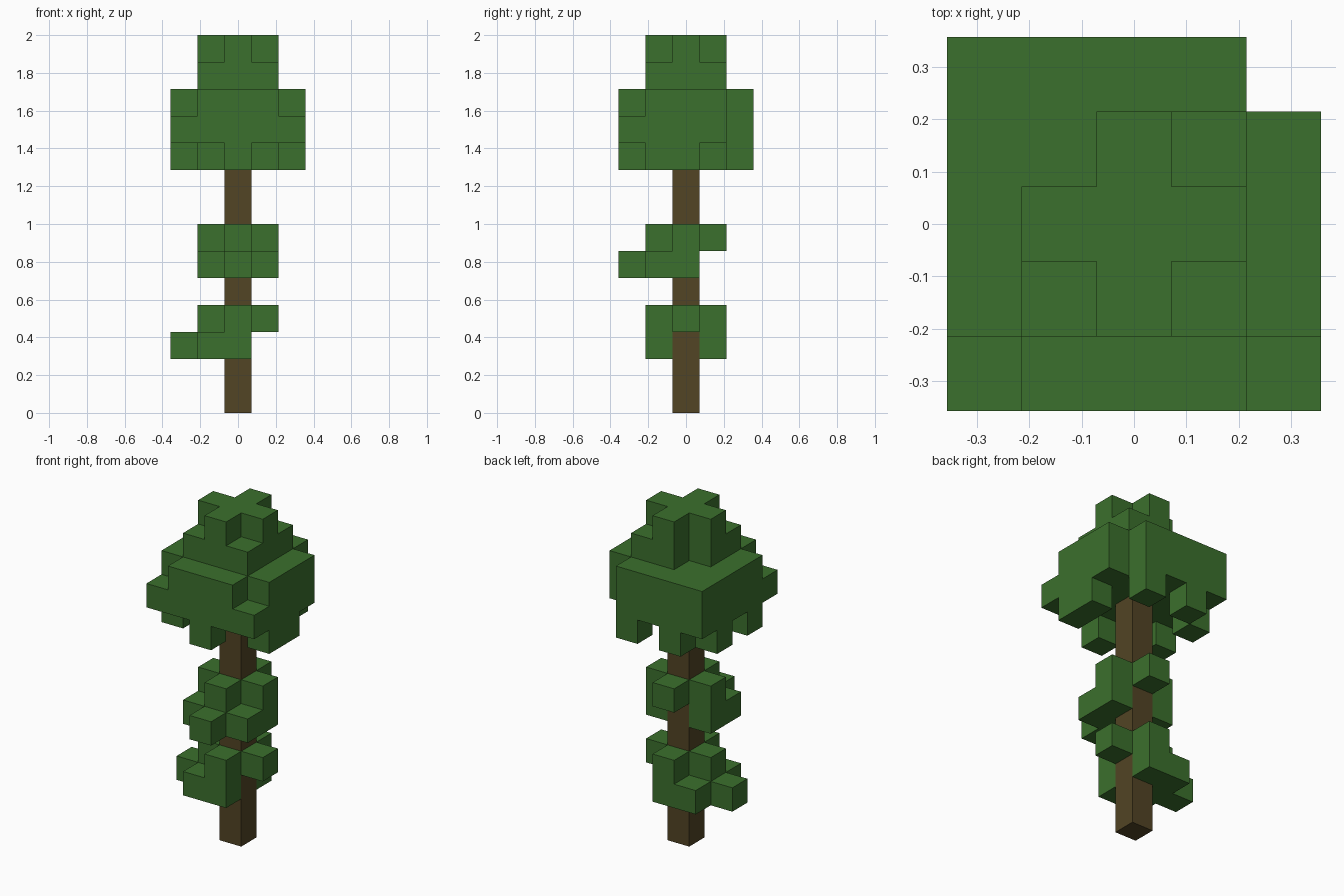
import bpy
import bmesh
import math
from mathutils import Vector

if "Cube" in bpy.data.objects:
    bpy.data.objects.remove(bpy.data.objects["Cube"], do_unlink=True)

S = 1 / 7          # edge of one block
TRUNK_BLOCKS = 10

# Each layer is listed from back row to front row, left column to right column.
CLUSTERS = {
    "lower_leaves": (2, [
        "..... .##.. ##... .##.. .....",
        "..... ..#.. .#.#. ..#.. .....",
    ]),
    "middle_leaves": (5, [
        "..... ..... .#.#. .###. ..#..",
        "..... ..#.. .#.#. ..#.. .....",
    ]),
    "canopy": (9, [
        ".#.#. #.... ....# #...# ..#..",
        "####. ##### ##### ##### #####",
        "####. ##### ##### ##### .###.",
        "..... ..##. .###. .###. .....",
        "..... ..#.. .###. ..#.. .....",
    ]),
}
SIDES = [Vector(d) for d in ((1, 0, 0), (-1, 0, 0), (0, 1, 0),
                             (0, -1, 0), (0, 0, 1), (0, 0, -1))]


def make_material(name, rgb):
    mat = bpy.data.materials.new(name)
    mat.use_nodes = True
    color = (*rgb, 1)
    mat.diffuse_color = color
    bsdf = next(n for n in mat.node_tree.nodes if n.type == "BSDF_PRINCIPLED")
    bsdf.inputs["Base Color"].default_value = color
    return mat


def read_blocks(base, layers):
    return {(col - 2, 2 - row, base + k)
            for k, layer in enumerate(layers)
            for row, line in enumerate(layer.split())
            for col, mark in enumerate(line) if mark == "#"}


def build_blocks(name, cells, filled, mat):
    """Outer skin of a group of blocks, with flat areas merged."""
    bm = bmesh.new()
    for cell in sorted(cells):
        centre = Vector(cell) + Vector((0, 0, 0.5))
        for n in SIDES:
            if tuple(int(c) for c in Vector(cell) + n) in filled:
                continue
            u = Vector((n.y, n.z, n.x))
            v = n.cross(u)
            corners = [(centre + (n + u * a + v * b) / 2) * S
                       for a, b in ((-1, -1), (1, -1), (1, 1), (-1, 1))]
            bm.faces.new([bm.verts.new(p) for p in corners])
    bmesh.ops.remove_doubles(bm, verts=bm.verts, dist=S / 100)
    bmesh.ops.dissolve_limit(bm, angle_limit=math.radians(1),
                             verts=bm.verts, edges=bm.edges)
    mesh = bpy.data.meshes.new(name)
    bm.to_mesh(mesh)
    bm.free()
    mesh.materials.append(mat)
    obj = bpy.data.objects.new(name, mesh)
    bpy.context.collection.objects.link(obj)


bark = make_material("bark_brown", (0.084, 0.058, 0.018))
leaf = make_material("leaf_green", (0.044, 0.162, 0.026))

# Gather all blocks so hidden faces between parts are left out
trunk = {(0, 0, z) for z in range(TRUNK_BLOCKS)}
leaves = {name: read_blocks(*data) - trunk for name, data in CLUSTERS.items()}
filled = trunk.union(*leaves.values())

# Trunk
build_blocks("trunk", trunk, filled, bark)

# Leaf clusters
for name, cells in leaves.items():
    build_blocks(name, cells, filled, leaf)
